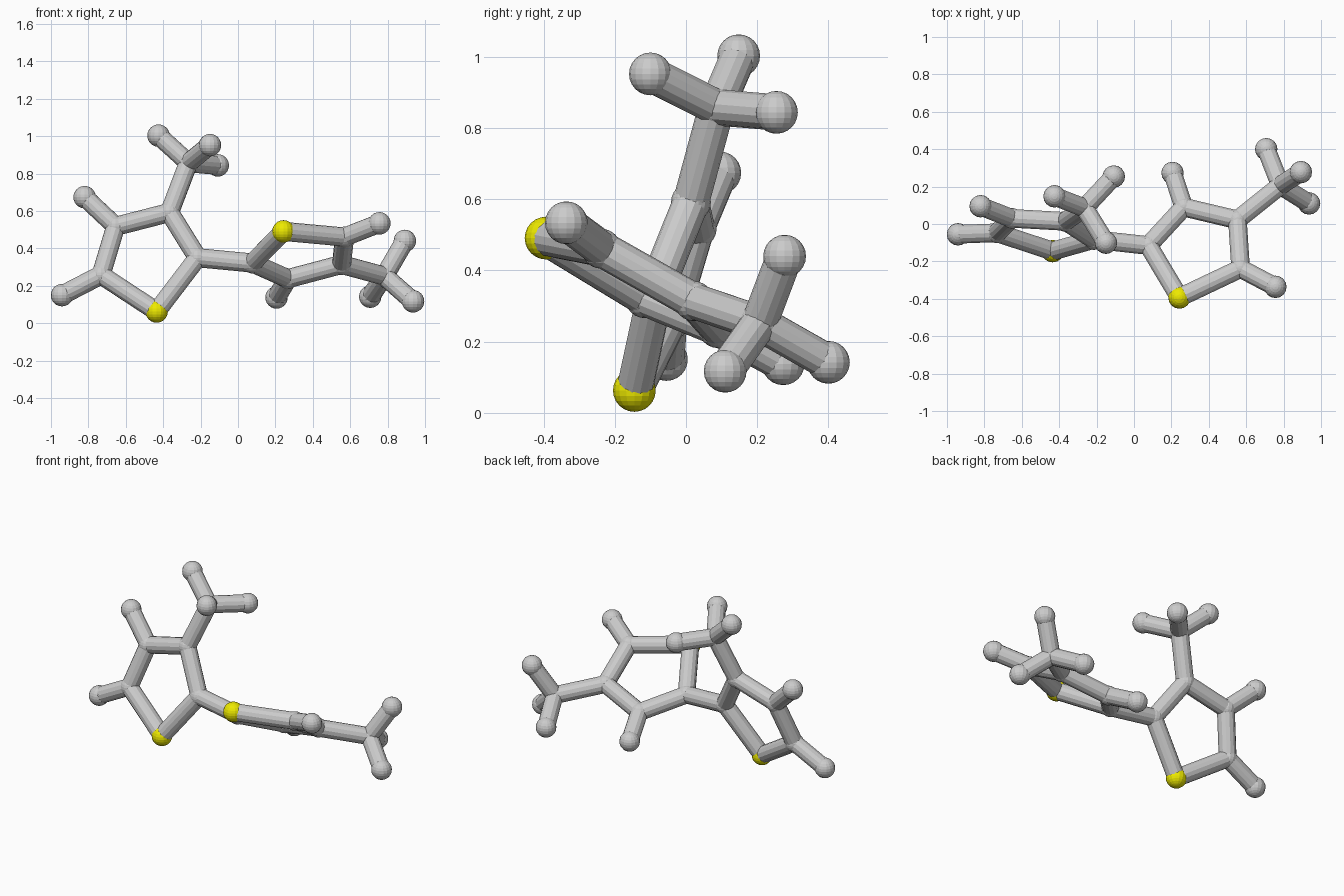
import bpy
from mathutils import Vector

if "Cube" in bpy.data.objects:
    bpy.data.objects.remove(bpy.data.objects["Cube"])

ATOM_R, JOINT_R, BOND_R = 0.06, 0.056, 0.051

yellow = bpy.data.materials.new("yellow")
yellow.diffuse_color = (0.85, 0.82, 0.0, 1)
yellow.use_nodes = True
yellow.node_tree.nodes["Principled BSDF"].inputs["Base Color"].default_value = yellow.diffuse_color

# Ball positions: first letter s = yellow ball, c = joint, h = end ball
atoms = {
    # left ring and its side branch
    "s_left": (-.435, -.145, .063), "c_left_inner": (-.216, -.083, .350),
    "c_left_top": (-.366, .014, .592), "c_left_upper": (-.654, .030, .518),
    "c_left_outer": (-.732, -.047, .258), "h_left_outer": (-.941, -.055, .150),
    "h_left_upper": (-.820, .095, .674), "c_left_branch": (-.265, .086, .858),
    "h_left_branch_a": (-.425, .148, 1.003), "h_left_branch_b": (-.150, -.100, .952),
    "h_left_branch_c": (-.108, .254, .844),
    # right ring and its side branch
    "s_right": (.243, -.393, .491), "c_right_inner": (.077, -.115, .322),
    "c_right_back": (.266, .090, .238), "c_right_far": (.553, .022, .314),
    "c_right_outer": (.570, -.238, .461), "h_right_outer": (.756, -.336, .534),
    "h_right_back": (.206, .273, .138), "c_right_branch": (.783, .206, .252),
    "h_right_branch_a": (.892, .277, .440), "h_right_branch_b": (.707, .400, .142),
    "h_right_branch_c": (.936, .110, .117),
}

bonds = [("c_left_inner", "c_right_inner")]
rings = [
    ["s_left", "c_left_inner", "c_left_top", "c_left_upper", "c_left_outer"],
    ["s_right", "c_right_inner", "c_right_back", "c_right_far", "c_right_outer"],
]
for ring in rings:
    bonds += [(ring[i], ring[(i + 1) % 5]) for i in range(5)]
for side, root in (("left", "top"), ("right", "far")):
    bonds.append((f"c_{side}_{root}", f"c_{side}_branch"))
    bonds += [(f"c_{side}_branch", f"h_{side}_branch_{k}") for k in "abc"]
for tip in ("left_outer", "left_upper", "right_outer", "right_back"):
    bonds.append(("c_" + tip, "h_" + tip))

# Balls
kinds = {"s": "yellow_ball", "c": "joint_ball", "h": "end_ball"}
for name, pos in atoms.items():
    kind, place = name.split("_", 1)
    bpy.ops.mesh.primitive_uv_sphere_add(
        segments=16, ring_count=12, location=pos,
        radius=JOINT_R if kind == "c" else ATOM_R)
    ball = bpy.context.object
    ball.name = f"{kinds[kind]}_{place}"
    if kind == "s":
        ball.data.materials.append(yellow)

# Rods between the balls
for a, b in bonds:
    p, q = Vector(atoms[a]), Vector(atoms[b])
    d = q - p
    bpy.ops.mesh.primitive_cylinder_add(
        vertices=14, radius=BOND_R, depth=d.length, location=(p + q) / 2,
        rotation=d.to_track_quat("Z", "Y").to_euler())
    bpy.context.object.name = f"rod_{a[2:]}_to_{b[2:]}"
